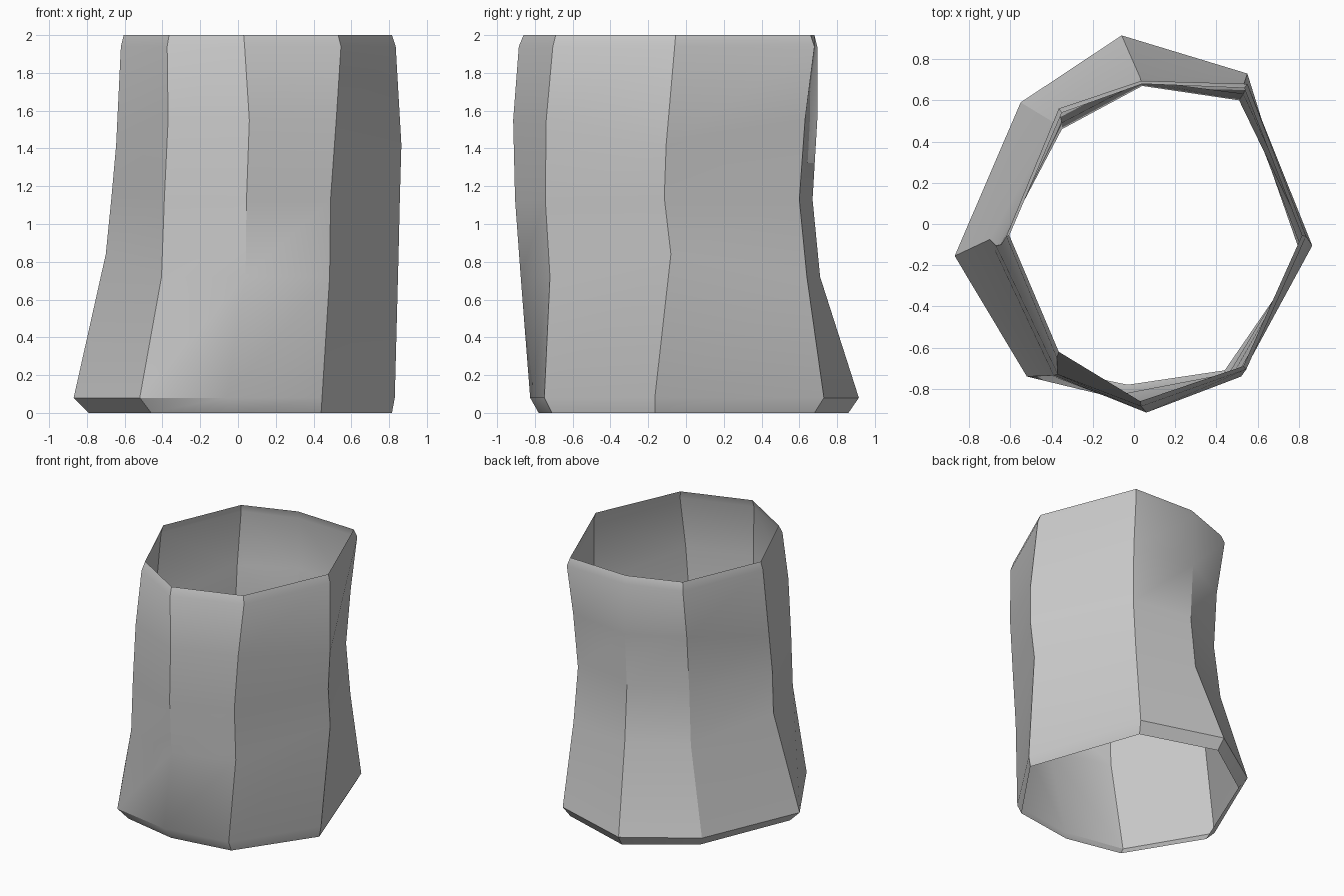
import bpy, bmesh, math

cube = bpy.data.objects.get("Cube")
if cube:
    bpy.data.objects.remove(cube, do_unlink=True)

# One plain grey material
grey = bpy.data.materials.new("plain grey")
grey.use_nodes = True
colour = (0.6, 0.6, 0.6, 1.0)
grey.diffuse_color = colour
grey.node_tree.nodes["Principled BSDF"].inputs["Base Color"].default_value = colour

# Irregular eight-sided outlines from bottom to top, counterclockwise from the -x corner
OUTLINES = [
    [(-.79, -.15), (-.46, -.69), (-.03, -.78), (.44, -.71), (.815, -.165), (.52, .68), (-.05, .86), (-.50, .55)],
    [(-.87, -.155), (-.52, -.74), (-.06, -.825), (.445, -.75), (.83, -.165), (.55, .73), (-.06, .915), (-.55, .59)],
    [(-.70, -.075), (-.405, -.735), (.04, -.875), (.485, -.72), (.85, -.08), (.52, .64), (.03, .71), (-.385, .49)],
    [(-.67, -.105), (-.39, -.735), (.045, -.905), (.49, -.745), (.857, -.115), (.51, .60), (.04, .67), (-.35, .46)],
    [(-.645, -.10), (-.37, -.73), (.06, -.915), (.52, -.74), (.865, -.105), (.53, .63), (.04, .695), (-.35, .49)],
    [(-.62, -.06), (-.375, -.65), (.035, -.885), (.545, -.705), (.835, -.06), (.55, .68), (.035, .695), (-.365, .56)],
    [(-.605, -.055), (-.365, -.62), (.03, -.86), (.53, -.69), (.815, -.055), (.535, .66), (.04, .68), (-.35, .54)],
]
HEIGHTS = [0, .08, .72, 1.13, 1.55, 1.94, 2]
SIDE_HEIGHTS = [0, .08, .84, 1.14, 1.42, 1.94, 2]   # the two side corners kink at other heights


def loft_tube(name, outlines):
    """Join the outlines into a tube that is open at both ends."""
    bm = bmesh.new()
    rings = []
    for k, outline in enumerate(outlines):
        rings.append([bm.verts.new((x, y, (SIDE_HEIGHTS if i % 4 == 0 else HEIGHTS)[k]))
                      for i, (x, y) in enumerate(outline)])
    for low, high in zip(rings, rings[1:]):
        n = len(low)
        for i in range(n):
            j = (i + 1) % n
            bm.faces.new((low[i], low[j], high[j], high[i]))
    mesh = bpy.data.meshes.new(name)
    bm.to_mesh(mesh)
    bm.free()
    obj = bpy.data.objects.new(name, mesh)
    bpy.context.collection.objects.link(obj)
    return obj


# Open tube wall, smooth along its sides with sharp corner ridges
tube = loft_tube("tube_wall", OUTLINES)
tube.data.materials.append(grey)
bpy.ops.object.select_all(action='DESELECT')
tube.select_set(True)
bpy.context.view_layer.objects.active = tube
bpy.ops.object.shade_smooth_by_angle(angle=math.radians(30))
